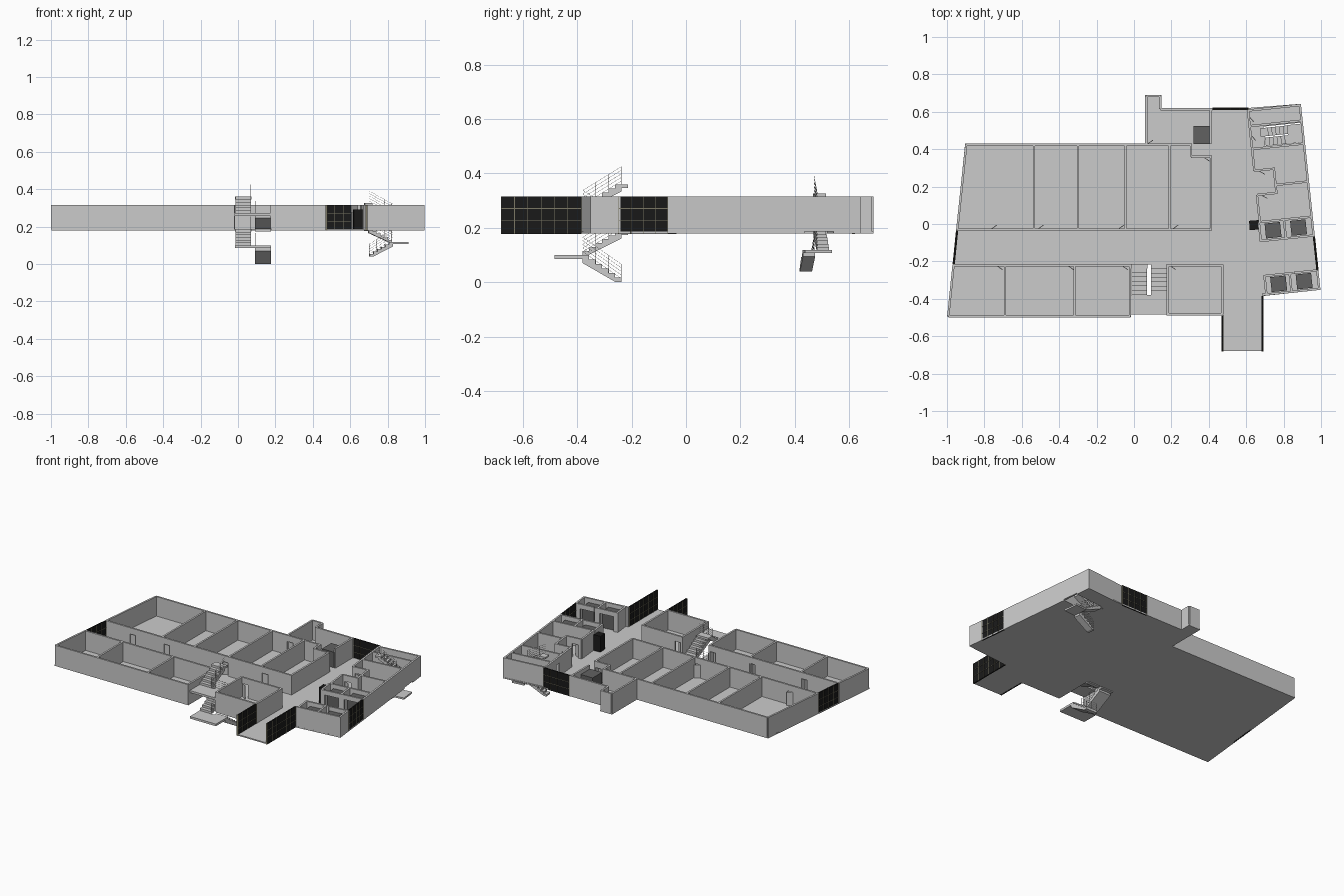
import bpy, bmesh, math
from mathutils import Vector

if "Cube" in bpy.data.objects:
    bpy.data.objects.remove(bpy.data.objects["Cube"])

FLOOR, TOP, T = 0.187, 0.316, 0.012


def material(name, c):
    m = bpy.data.materials.new(name)
    m.diffuse_color = (*c, 1)
    m.use_nodes = True
    m.node_tree.nodes["Principled BSDF"].inputs["Base Color"].default_value = m.diffuse_color
    return m


BLACK = material("black_glass", (0.01, 0.01, 0.01))
DARK = material("dark_grey", (0.12, 0.12, 0.12))
FRAME = material("frame_olive", (0.2, 0.19, 0.13))


def prism(name, pts, vec, mat=None):
    """Extrude a flat 3D polygon along a vector."""
    bm = bmesh.new()
    face = bm.faces.new([bm.verts.new(p) for p in pts])
    ext = bmesh.ops.extrude_face_region(bm, geom=[face], use_keep_orig=True)
    bmesh.ops.translate(bm, vec=vec, verts=[v for v in ext["geom"] if isinstance(v, bmesh.types.BMVert)])
    bmesh.ops.recalc_face_normals(bm, faces=bm.faces)
    me = bpy.data.meshes.new(name)
    bm.to_mesh(me)
    bm.free()
    ob = bpy.data.objects.new(name, me)
    bpy.context.collection.objects.link(ob)
    if mat:
        me.materials.append(mat)
    return ob


def strip(name, p, q, z0, z1, th=T, mat=None):
    """Upright box following the line p-q."""
    p, q = Vector(p), Vector(q)
    d = (q - p).normalized()
    n = Vector((-d.y, d.x)) * th / 2
    return prism(name, [(*c, z0) for c in (p - n, q - n, q + n, p + n)], (0, 0, z1 - z0), mat)


def wall(name, p, q, doors=(), side=1):
    """Wall with open doors at the given distances from p."""
    p, q = Vector(p), Vector(q)
    d = (q - p).normalized()
    n = Vector((-d.y, d.x)) * side
    w, head, a = 0.042, 0.275, math.radians(35)
    start = 0
    for s in doors:
        l, r = p + d * (s - w / 2), p + d * (s + w / 2)
        strip(name, p + d * start, l, FLOOR, TOP)
        strip(name + "_lintel", l, r, head, TOP)
        strip(name + "_door", l, l + (d * math.cos(a) + n * math.sin(a)) * w, FLOOR, head, 0.004)
        start = s + w / 2
    strip(name, p + d * start, q, FLOOR, TOP)


def glazing(name, p, q):
    """Black curtain wall with thin mullions."""
    p, q = Vector(p), Vector(q)
    z0, z1 = 0.178, TOP
    strip(name, p, q, z0, z1, 0.008, BLACK)
    d = (q - p).normalized()
    n = max(2, round((q - p).length / 0.047))
    for i in range(n + 1):
        c = p.lerp(q, i / n)
        strip(name + "_mullion", c - d * 0.001, c + d * 0.001, z0, z1, 0.012, FRAME)
    for z in (0.225, 0.27):
        strip(name + "_rail", p, q, z, z + 0.002, 0.012, FRAME)


def flight(name, p, q, z0, z1, width, rail_side, n=6):
    """Stair flight with sawtooth top, sloped underside and a wire railing."""
    p, q = Vector(p), Vector(q)
    d = (q - p).normalized()
    L = (q - p).length
    run, rise = L / n, (z1 - z0) / n
    nrm = Vector((-d.y, d.x))
    prof = [(0, z0)]
    for i in range(n):
        prof += [(i * run, z0 + (i + 1) * rise), ((i + 1) * run, z0 + (i + 1) * rise)]
    prof += [(L, z1 - rise * 1.8), (run * 0.9, z0)]
    base = p - nrm * width / 2
    prism(name, [(*(base + d * s), z) for s, z in prof], (*(nrm * width), 0))
    e = p + nrm * rail_side * (width / 2 - 0.002)
    h, t = 0.066, 0.0012
    for i in range(0, n + 1, 2):
        c, z = e + d * min(max(i * run, t), L - t), z0 + i * rise
        strip(name + "_post", c - d * t / 2, c + d * t / 2, z, z + h, t)
    for k in range(1, 6):
        dz = h * k / 5
        a, b = e - nrm * t / 2, e + d * L - nrm * t / 2
        prism(name + "_wire", [(*a, z0 + dz - t), (*b, z1 + dz - t), (*b, z1 + dz), (*a, z0 + dz)], (*(nrm * t), 0))


# Right wing uses a frame turned by six degrees about its front right corner
R, U = Vector((0.9945, 0.1045)), Vector((-0.1045, 0.9945))


def W(a, b):
    return Vector((0.997, -0.352)) + R * a + U * b


# Floor slab, notched at both stairwells
outline = [(-0.903, 0.43), (0.06, 0.43), (0.06, 0.69), (0.147, 0.69), (0.147, 0.62), (0.605, 0.62), W(0, 1.0),
           W(0, 0.9), W(-0.213, 0.9), W(-0.213, 0.793), W(0, 0.793), W(0, 0),
           (0.69, -0.385), (0.69, -0.68), (0.47, -0.68), (0.47, -0.487), (0.178, -0.487), (0.178, -0.217),
           (-0.016, -0.217), (-0.016, -0.498), (-0.998, -0.498)]
prism("floor_slab", [(*p, 0.179) for p in outline], (0, 0, FLOOR - 0.179))

# Outer walls of the long block
wall("back_wall", (-0.897, 0.424), (0.305, 0.424), [0.985])
wall("left_wall_back", (-0.897, 0.424), (-0.945, -0.03))
wall("left_wall_front", (-0.965, -0.22), (-0.993, -0.493))
wall("front_wall", (-0.993, -0.493), (-0.018, -0.493))
glazing("corridor_window", (-0.946, -0.036), (-0.964, -0.214))

# Corridor walls and room dividers
wall("corridor_back_wall", (-0.947, -0.03), (0.418, -0.03), [0.2, 0.45, 0.88, 1.17])
wall("corridor_front_wall", (-0.967, -0.22), (-0.016, -0.22), [0.25, 0.63, 0.92], -1)
for x in (-0.535, -0.3, -0.045, 0.19):
    wall("back_room_divider", (x, -0.03), (x, 0.42))
for x in (-0.69, -0.318, -0.021):
    wall("front_room_divider", (x, -0.22), (x, -0.49))
wall("back_room_end", (0.412, -0.03), (0.412, 0.366))
wall("recess_side", (0.305, 0.43), (0.305, 0.36))
wall("recess_wall", (0.305, 0.36), (0.418, 0.36), [0.085], -1)

# Front room beside the stair
for p, q in (((0.181, -0.22), (0.181, -0.487)), ((0.175, -0.483), (0.476, -0.483)), ((0.472, -0.483), (0.472, -0.216))):
    wall("stair_room_wall", p, q)
wall("stair_room_corridor_wall", (0.175, -0.22), (0.476, -0.22), [0.035], -1)

# Service block at the back
pts = [(0.066, 0.424), (0.066, 0.684), (0.141, 0.684), (0.141, 0.614), (0.42, 0.614)]
for p, q in zip(pts, pts[1:]):
    wall("service_wall", p, q)
wall("service_side_wall", (0.41, 0.614), (0.41, 0.43))
strip("service_lift_cab", (0.362, 0.427), (0.362, 0.525), FLOOR, 0.29, 0.09, DARK)

# Curtain walls at entrance and back
glazing("entrance_glass_left", (0.473, -0.68), (0.473, -0.488))
glazing("entrance_glass_right", (0.687, -0.68), (0.687, -0.385))
glazing("back_glass", (0.42, 0.616), (0.61, 0.616))

# Right wing walls
wall("wing_back", W(-0.288, 0.994), W(0, 0.994))
wall("wing_east", W(-0.006, 0.994), W(-0.006, 0.287))
wall("wing_east_front", W(-0.006, 0.105), W(-0.006, 0))
wall("wing_front", W(-0.312, 0.006), W(0, 0.006))
glazing("lobby_glass", W(-0.005, 0.287), W(-0.005, 0.105))
wall("wing_west_back", W(-0.285, 0.994), W(-0.285, 0.67), [0.05, 0.15])
wall("wing_west_front", W(-0.285, 0.54), W(-0.285, 0.394))
for b in (0.91, 0.787, 0.394):
    wall("wing_cross_wall", W(-0.285, b), W(0, b))
wall("wing_short_wall", W(-0.285, 0.67), W(-0.174, 0.67), [0.04], -1)
wall("wing_short_wall", W(-0.285, 0.54), W(-0.174, 0.54), [0.04], -1)
wall("wing_alcove_wall", W(-0.18, 0.67), W(-0.18, 0.54))
wall("wing_mid_wall", W(-0.18, 0.583), W(0, 0.583))

# Lift shafts and cabs either side of the lobby
for b0, b1, front in ((0.394, 0.293, 0.293), (0.006, 0.105, 0.105)):
    for a in (-0.29, -0.155):
        wall("lift_shaft_wall", W(a, b0), W(a, b1))
    for a0, a1 in ((-0.296, -0.268), (-0.17, -0.135), (-0.035, 0)):
        wall("lift_front_pier", W(a0, front), W(a1, front))
    for a in (-0.219, -0.082):
        m = (b0 + b1) / 2
        strip("lift_cab", W(a, m - 0.04), W(a, m + 0.04), FLOOR, 0.29, 0.083, DARK)
        strip("lift_lintel", W(a - 0.05, front), W(a + 0.05, front), 0.285, TOP)

# Black cabinet in the hall
strip("cabinet", (0.617, -0.008), (0.668, -0.004), FLOOR, 0.292, 0.05, BLACK)

# Front stair: right flights climb forward, left flights climb back
for i, z in enumerate((0.0, 0.187)):
    zl, zt = (0.1, 0.187) if i == 0 else (0.272, 0.36)
    flight("front_stair_out", (0.133, -0.237), (0.133, -0.38), z, zl, 0.085, -1)
    flight("front_stair_back", (0.028, -0.38), (0.028, -0.237), zl, zt, 0.085, -1)
    strip("front_stair_landing", (-0.015, -0.431), (0.176, -0.431), zl - 0.014, zl, 0.104)
    strip("front_stair_top", (-0.015, -0.226), (0.071, -0.226), zt - 0.014, zt, 0.024)
strip("front_stair_threshold", (0.09, -0.226), (0.176, -0.226), 0.173, 0.187, 0.024)

# Back stair in the right wing
for z, zl, zt in ((0.04, 0.118, 0.187), (0.187, 0.257, 0.326)):
    flight("back_stair_out", W(-0.21, 0.818), W(-0.085, 0.818), z, zl, 0.045, 1)
    flight("back_stair_back", W(-0.085, 0.87), W(-0.21, 0.87), zl, zt, 0.045, 1)
    strip("back_stair_landing", W(-0.085, 0.8445), W(-0.003, 0.8445), zl - 0.011, zl, 0.1)
    strip("back_stair_top", W(-0.232, 0.87), W(-0.21, 0.87), zt - 0.011, zt, 0.045)
